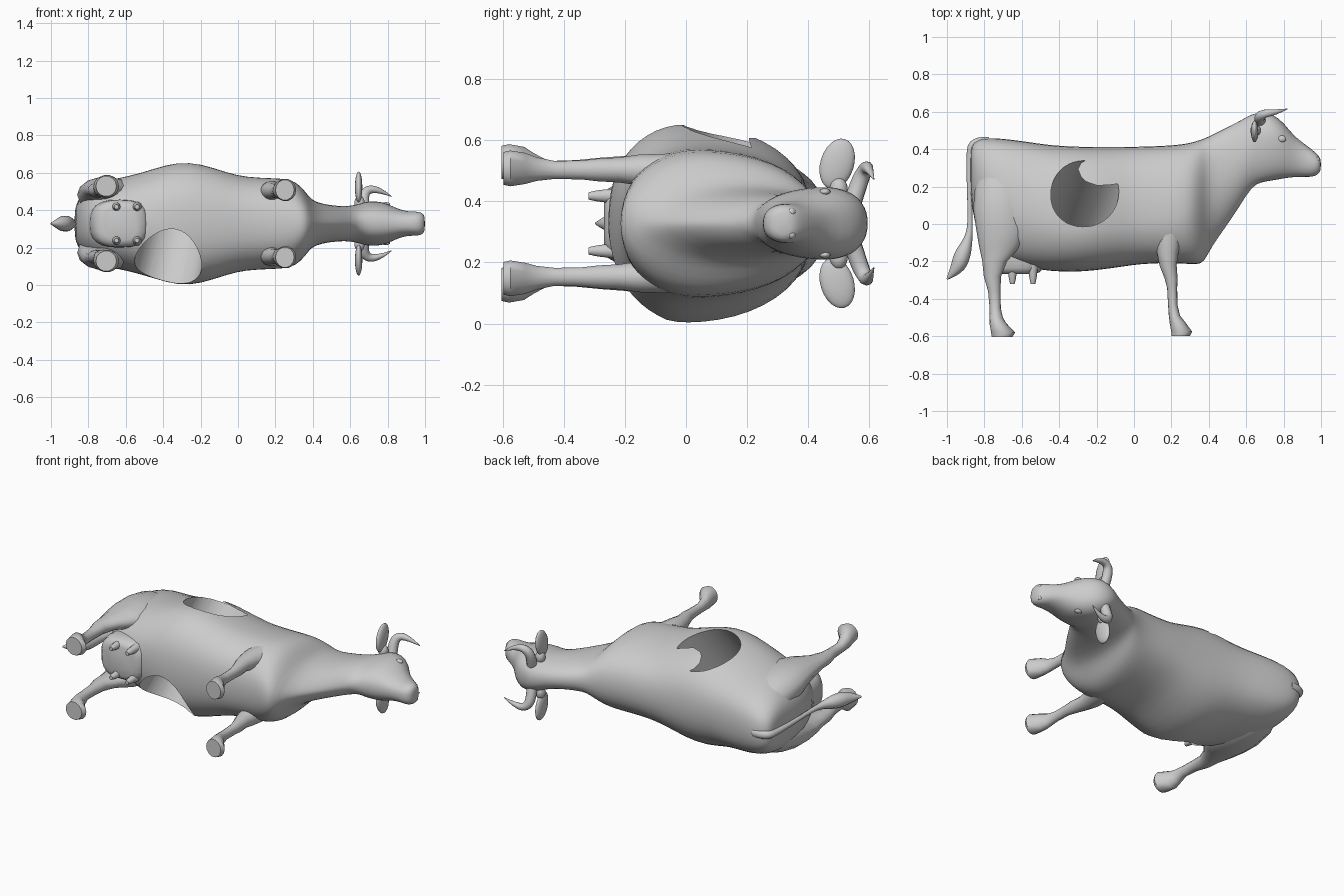
import bpy, bmesh, math
from mathutils import Vector

if "Cube" in bpy.data.objects:
    bpy.data.objects.remove(bpy.data.objects["Cube"], do_unlink=True)

MID = 0.328  # height of the animal's symmetry plane, as it lies on its side

grey = bpy.data.materials.new("plain grey")
grey.use_nodes = True
GREY = (0.6, 0.6, 0.6, 1)
grey.diffuse_color = GREY
grey.node_tree.nodes["Principled BSDF"].inputs["Base Color"].default_value = GREY


def smooth(ob, angle):
    bpy.ops.object.select_all(action='DESELECT')
    ob.select_set(True)
    bpy.context.view_layer.objects.active = ob
    bpy.ops.object.shade_smooth_by_angle(angle=math.radians(angle))


def finish(bm, name, angle=50):
    bmesh.ops.recalc_face_normals(bm, faces=bm.faces[:])
    me = bpy.data.meshes.new(name)
    bm.to_mesh(me)
    bm.free()
    ob = bpy.data.objects.new(name, me)
    bpy.context.collection.objects.link(ob)
    me.materials.append(grey)
    smooth(ob, angle)
    return ob


def loft(name, rings, angle=50):
    bm = bmesh.new()
    vs = [[bm.verts.new(p) for p in r] for r in rings]
    n = len(vs[0])
    for a, b in zip(vs, vs[1:]):
        for i in range(n):
            j = (i + 1) % n
            bm.faces.new((a[i], a[j], b[j], b[i]))
    bm.faces.new(vs[0])
    bm.faces.new(vs[-1])
    return finish(bm, name, angle)


def evaluated_mesh(ob):
    bpy.context.view_layer.update()
    return bpy.data.meshes.new_from_object(
        ob.evaluated_get(bpy.context.evaluated_depsgraph_get()))


def spow(v, e):
    return math.copysign(abs(v) ** e, v)


def body_ring(x, top, mid, bot, w, n=24):
    # bony, square hips; rounder barrel; neck narrowing to the throat
    e_top = 0.68 if x < -.5 else 0.8
    e_bot = 1.25 if .39 < x < .66 else 0.8
    ring = []
    for i in range(n):
        t = math.tau * i / n
        c, s = math.cos(t), math.sin(t)
        ring.append((x, mid + s * ((top - mid) if s > 0 else (mid - bot)),
                     MID + w * spow(c, e_top if s > 0 else e_bot)))
    return ring


# trunk, neck and head: x, back, widest line, belly, half width
trunk = [(-.875, .40, .32, .18, .06), (-.86, .44, .28, .02, .13), (-.80, .465, .2, -.14, .19),
         (-.70, .46, .12, -.20, .235), (-.58, .445, .05, -.235, .255), (-.45, .425, .01, -.255, .295),
         (-.32, .418, 0, -.26, .334), (-.20, .415, 0, -.25, .324), (-.06, .415, 0, -.23, .275),
         (.04, .418, .02, -.215, .25), (.18, .422, .03, -.21, .245), (.28, .432, .05, -.215, .24),
         (.335, .447, .08, -.22, .205), (.375, .46, .13, -.21, .15), (.41, .475, .18, -.13, .115),
         (.50, .52, .26, -.005, .098), (.57, .555, .34, .10, .093), (.63, .59, .42, .20, .10),
         (.68, .60, .46, .222, .118), (.74, .59, .46, .23, .122), (.80, .545, .43, .242, .108),
         (.85, .475, .38, .25, .08), (.91, .43, .34, .252, .064), (.95, .40, .325, .25, .066),
         (.985, .37, .32, .262, .06), (1.0, .345, .32, .29, .04)]
body = loft("body", [body_ring(*s) for s in trunk], 60)
body.modifiers.new("round", 'SUBSURF').levels = 1

# slanted round tunnel from the belly, whose flat end just breaks out of the upper flank
bm = bmesh.new()
bmesh.ops.create_cone(bm, cap_ends=True, segments=48, radius1=.18, radius2=.18, depth=1)
bmesh.ops.translate(bm, verts=bm.verts[:], vec=(0, 0, -.5))
drum = finish(bm, "tunnel_cutter")
axis = Vector((.185, .55, .81))
drum.rotation_mode = 'QUATERNION'
drum.rotation_quaternion = axis.to_track_quat('Z', 'Y')
drum.location = (-.255, .19, .632)
drum.hide_render = True
cut = body.modifiers.new("tunnel", 'BOOLEAN')
cut.operation = 'DIFFERENCE'
cut.solver = 'EXACT'
cut.object = drum
baked = evaluated_mesh(body)
body.modifiers.clear()
body.data = baked
bpy.data.objects.remove(drum, do_unlink=True)
smooth(body, 45)


def leg(name, side, secs, n=14):
    # x, y, half length, sideways offset, half thickness
    rings = [[(x + rx * math.cos(math.tau * i / n), y,
               MID + side * off + rz * math.sin(math.tau * i / n)) for i in range(n)]
             for x, y, rx, off, rz in secs]
    return loft(name, rings)


HIND = [(-.72, .30, .09, .10, .08), (-.715, .2, .135, .13, .1), (-.71, .08, .15, .155, .095),
        (-.705, -.02, .14, .175, .075), (-.715, -.11, .115, .182, .055), (-.745, -.2, .066, .18, .042),
        (-.757, -.28, .046, .178, .038), (-.747, -.36, .033, .176, .032), (-.742, -.45, .03, .175, .03),
        (-.737, -.50, .036, .188, .044), (-.728, -.53, .045, .197, .055), (-.70, -.58, .064, .2, .061),
        (-.705, -.605, .055, .2, .055)]
FORE = [(.22, .15, .08, .12, .08), (.2, .05, .1, .14, .09), (.185, -.06, .076, .16, .07),
        (.18, -.15, .058, .175, .052), (.182, -.22, .046, .175, .042), (.198, -.29, .035, .175, .038),
        (.204, -.34, .027, .175, .032), (.207, -.43, .025, .175, .03), (.216, -.49, .03, .178, .04),
        (.232, -.525, .042, .18, .052), (.255, -.575, .056, .18, .06), (.25, -.598, .05, .18, .055)]


def blob(name, loc, size, rot=0.0):
    bm = bmesh.new()
    bmesh.ops.create_uvsphere(bm, u_segments=18, v_segments=12, radius=1)
    bmesh.ops.scale(bm, verts=bm.verts[:], vec=size)
    ob = finish(bm, name, 60)
    ob.location = loc
    ob.rotation_euler.x = rot
    return ob


def tube(name, pts):
    # tapering tube through (x, y, z, radius) points
    cu = bpy.data.curves.new(name, 'CURVE')
    cu.dimensions = '3D'
    cu.bevel_depth = 1
    cu.bevel_resolution = 3
    cu.use_fill_caps = True
    sp = cu.splines.new('NURBS')
    sp.points.add(len(pts) - 1)
    sp.use_endpoint_u = True
    sp.order_u = 3
    sp.resolution_u = 5
    for p, (x, y, z, r) in zip(sp.points, pts):
        p.co = (x, y, z, 1)
        p.radius = r
    tmp = bpy.data.objects.new(name + "_path", cu)
    bpy.context.collection.objects.link(tmp)
    bm = bmesh.new()
    bm.from_mesh(evaluated_mesh(tmp))
    bpy.data.objects.remove(tmp, do_unlink=True)
    return finish(bm, name, 60)


# paired parts
for side, tag in ((1, "upper"), (-1, "lower")):
    leg(f"hind_leg_{tag}", side, HIND)
    leg(f"fore_leg_{tag}", side, FORE)
    blob(f"ear_{tag}", (.645, .495, MID + side * .195), (.02, .055, .085), side * -.3)
    blob(f"ear_root_{tag}", (.65, .5, MID + side * .11), (.028, .03, .04))
    blob(f"eye_{tag}", (.79, .455, MID + side * .103), (.024, .018, .012))
    blob(f"nostril_{tag}", (.98, .345, MID + side * .037), (.014, .014, .014))
    tube(f"horn_{tag}", [(x, y, MID + side * o, r) for x, y, o, r in (
        (.68, .54, .05, .03), (.665, .565, .13, .03), (.69, .59, .185, .024),
        (.76, .598, .18, .015), (.82, .615, .145, .002))])
    for i, x in enumerate((-.65, -.54)):
        tube(f"teat_{tag}_{i}", [(x, y, MID + side * .09, r) for y, r in (
            (-.2, .03), (-.25, .024), (-.3, .018), (-.32, .012))])

# udder: a flat-bottomed rounded box
udder = [[(-.63 + rx * spow(math.cos(math.tau * i / 24), .7), y,
           MID + rz * spow(math.sin(math.tau * i / 24), .7)) for i in range(24)]
         for y, rx, rz in ((-.08, .17, .12), (-.18, .16, .128), (-.235, .145, .125),
                           (-.258, .125, .112), (-.268, .09, .09))]
loft("udder", udder)

# tail with a tuft
tube("tail", [(-.78, .435, MID, .03), (-.86, .445, MID, .026), (-.88, .36, MID, .018),
              (-.88, .18, MID, .013), (-.875, 0, MID, .013), (-.885, -.08, MID, .022),
              (-.915, -.16, MID, .045), (-.945, -.24, MID, .04), (-1.0, -.295, MID, .004)])
